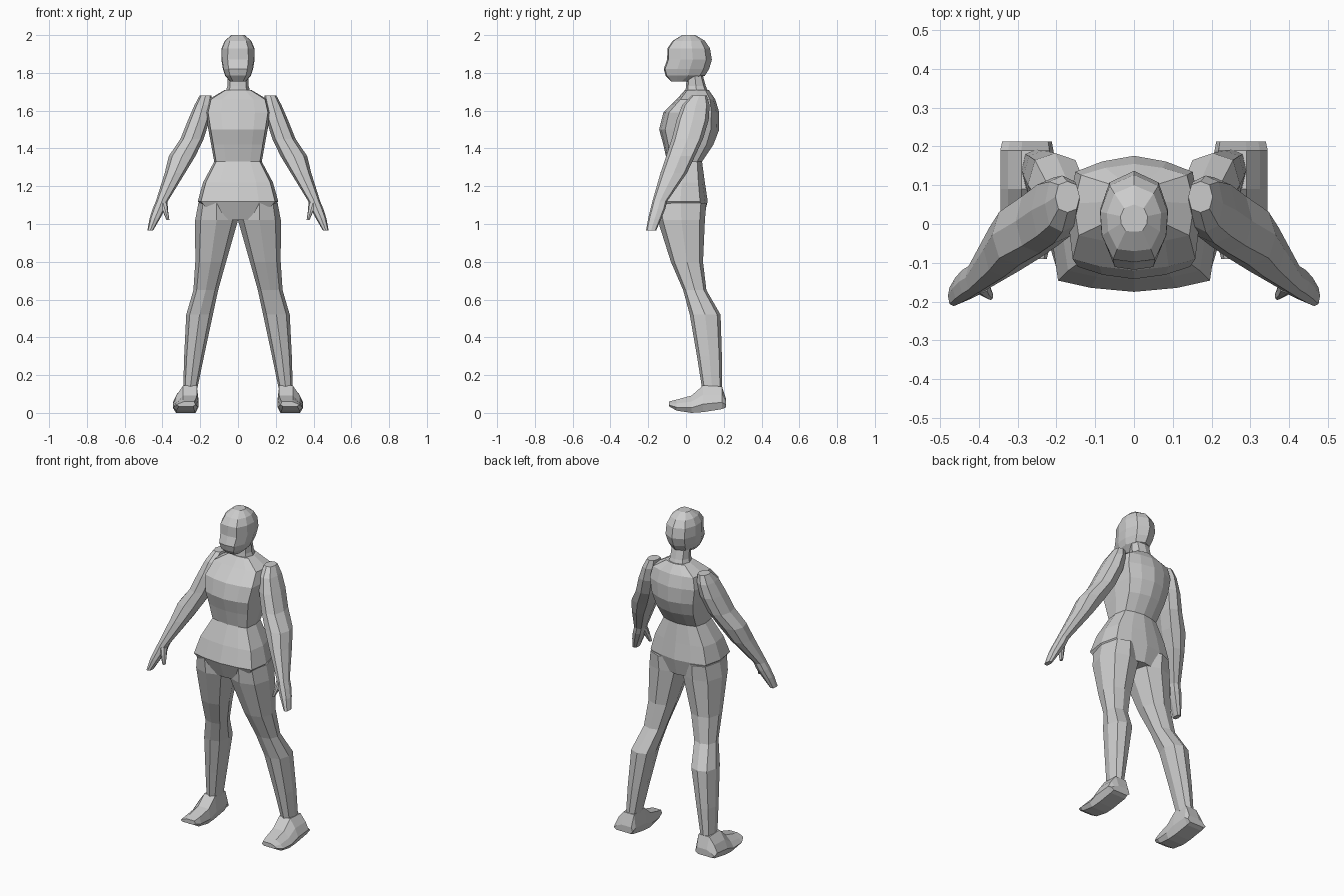
import bpy
import bmesh

cube = bpy.data.objects.get("Cube")
if cube:
    bpy.data.objects.remove(cube, do_unlink=True)

clay = bpy.data.materials.new("plain_grey")
clay.use_nodes = True
grey = (0.6, 0.6, 0.6, 1)
clay.diffuse_color = grey
clay.node_tree.nodes["Principled BSDF"].inputs["Base Color"].default_value = grey


def mirrored(half):
    """Complete a right-hand half outline into a closed symmetric outline."""
    other = [(-u, v) for u, v in reversed(half) if u > 0]
    return half + other


# Unit cross-sections, front centre first
BODY = mirrored([(0, -1), (.52, -.93), (.92, -.8), (1, 0), (.88, .72), (.48, .9), (0, 1)])
LIMB = mirrored([(0, -1), (.74, -.78), (1, 0), (.74, .78), (0, 1)])
SKULL = mirrored([(0, -1), (.62, -.94), (.95, -.4), (1, .15), (.72, .75), (0, 1)])
SHOE = [(-.75, -1), (.75, -1), (1, -.4), (.7, .3), (.2, 1), (-.85, 1), (-1, -.3)]


def loft(name, outline, rings, side=1, along_y=False):
    """Skin flat-faced rings: (position, min a, max a, min b, max b)."""
    bm = bmesh.new()
    loops = []
    for pos, a0, a1, b0, b1 in rings:
        loop = []
        for u, v in outline:
            a = (a0 + a1) / 2 + u * (a1 - a0) / 2
            b = (b0 + b1) / 2 + v * (b1 - b0) / 2
            point = (side * a, pos, b) if along_y else (side * a, b, pos)
            loop.append(bm.verts.new(point))
        loops.append(loop)
    count = len(outline)
    for low, high in zip(loops, loops[1:]):
        for i in range(count):
            j = (i + 1) % count
            bm.faces.new((low[i], low[j], high[j], high[i]))
    bm.faces.new(loops[0])
    bm.faces.new(loops[-1])
    bmesh.ops.recalc_face_normals(bm, faces=bm.faces)
    mesh = bpy.data.meshes.new(name)
    bm.to_mesh(mesh)
    bm.free()
    mesh.materials.append(clay)
    obj = bpy.data.objects.new(name, mesh)
    bpy.context.collection.objects.link(obj)
    return obj


def central(name, outline, rings):
    """Loft a part centred on x = 0 from (height, half width, front, back)."""
    return loft(name, outline, [(z, -w, w, f, b) for z, w, f, b in rings])


# Torso from the crotch to the base of the neck
central("torso", BODY, [
    (1.02, .13, -.135, .09),
    (1.12, .213, -.175, .115),
    (1.22, .185, -.145, .1),
    (1.33, .126, -.1, .085),
    (1.42, .142, -.12, .145),
    (1.5, .157, -.142, .176),
    (1.59, .172, -.12, .176),
    (1.66, .155, -.05, .155),
    (1.71, .07, -.005, .12),
])

# Neck and head
central("neck", LIMB, [
    (1.68, .072, -.005, .125),
    (1.73, .056, 0, .105),
    (1.79, .056, .005, .088),
])
central("head", SKULL, [
    (1.755, .042, -.08, .02),
    (1.785, .068, -.108, .1),
    (1.82, .08, -.118, .122),
    (1.87, .088, -.1, .137),
    (1.93, .087, -.098, .127),
    (1.97, .07, -.07, .1),
    (2, .035, -.02, .05),
])

# Paired limbs
for label, side in (("left", 1), ("right", -1)):
    loft(label + "_arm", LIMB, [
        (1.68, .14, .203, .03, .11),
        (1.63, .14, .23, -.02, .125),
        (1.55, .15, .265, -.05, .12),
        (1.45, .182, .305, -.075, .09),
        (1.36, .225, .366, -.105, .048),
        (1.27, .28, .388, -.135, .005),
        (1.12, .372, .435, -.178, -.1),
    ], side)
    loft(label + "_hand", LIMB, [
        (1.12, .372, .435, -.178, -.1),
        (1.08, .385, .452, -.188, -.11),
        (1.03, .412, .468, -.2, -.13),
        (.965, .45, .48, -.212, -.158),
    ], side)
    loft(label + "_thumb", LIMB, [
        (1.11, .373, .42, -.178, -.13),
        (1.07, .37, .4, -.188, -.15),
        (1.02, .363, .378, -.196, -.175),
    ], side)
    loft(label + "_leg", LIMB, [
        (1.11, .02, .21, -.16, .108),
        (1.02, 0, .227, -.15, .1),
        (.8, .063, .226, -.08, .09),
        (.65, .105, .236, -.015, .108),
        (.52, .133, .274, .02, .183),
        (.3, .18, .285, .058, .19),
        (.13, .215, .29, .085, .192),
    ], side)
    loft(label + "_foot", SHOE, [
        (-.09, .225, .325, .035, .06),
        (-.05, .215, .343, .012, .07),
        (.03, .208, .345, 0, .092),
        (.09, .208, .345, .004, .145),
        (.19, .208, .345, .02, .14),
        (.213, .212, .34, .03, .07),
    ], side, along_y=True)
